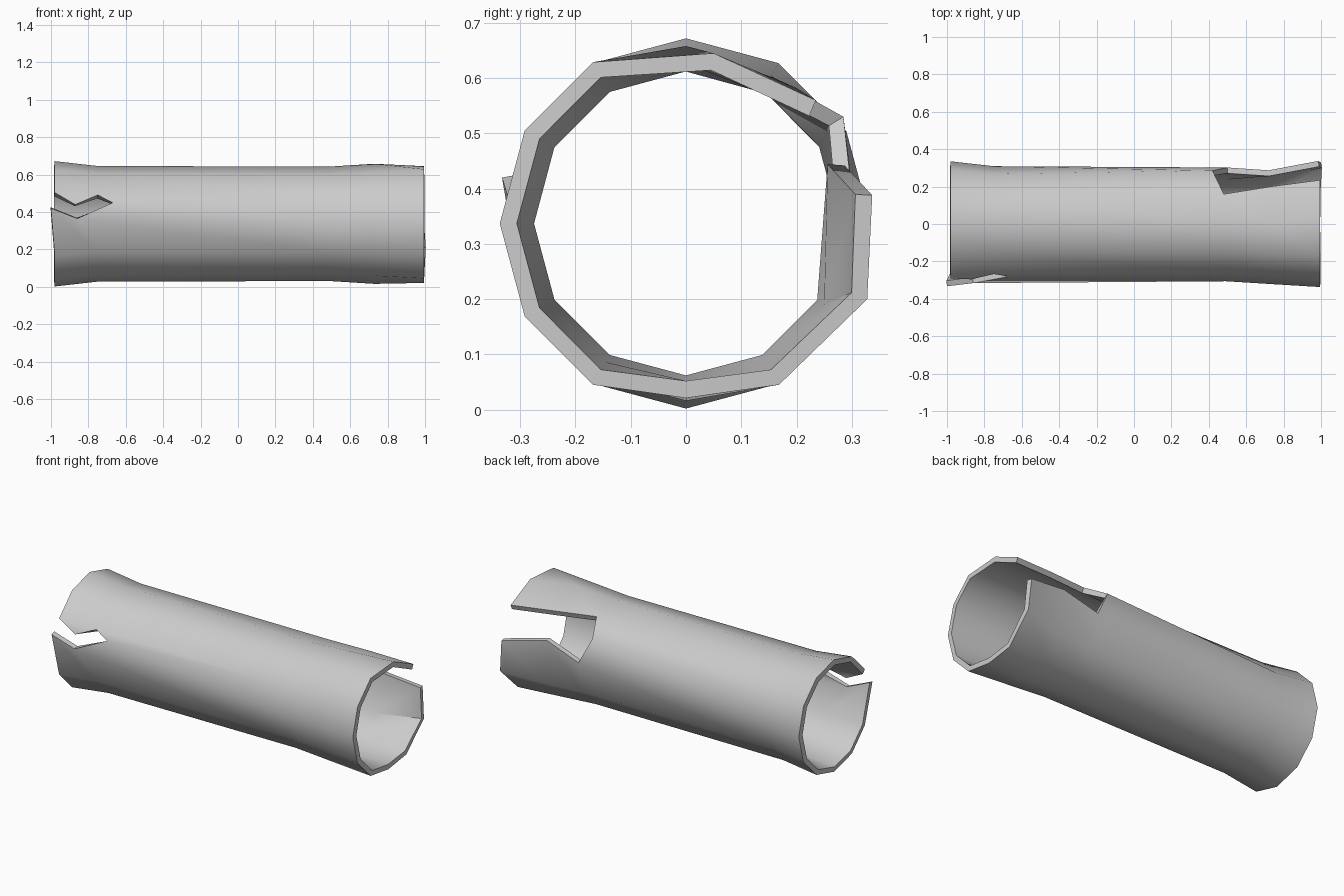
import bpy, bmesh
from math import sin, cos, pi

if "Cube" in bpy.data.objects:
    bpy.data.objects.remove(bpy.data.objects["Cube"])

SIDES = 12
AXIS_Z = 0.337
# Stations along the pipe: (x, outer radius)
STATIONS = [(-0.98, 0.335), (-0.75, 0.309), (0.49, 0.306), (0.73, 0.321), (0.995, 0.337)]

# Torn or bent points of the grid, (station, side): position
BENT = {
    # front slit, lower lip
    (0, 6): (-1.0, -0.333, 0.42), (1, 6): (-0.86, -0.316, 0.365),
    # inner end of the back notch
    (2, 2): (0.48, 0.16, 0.6), (2, 1): (0.42, 0.285, 0.53), (2, 0): (0.5, 0.302, 0.373),
    # upper lip of the notch
    (3, 2): (0.73, 0.2, 0.582), (4, 2): (0.995, 0.235, 0.56), (4, 3): (0.995, 0.05, 0.645),
    # lower lip of the notch
    (3, 0): (0.72, 0.287, 0.442), (4, 0): (0.985, 0.337, 0.388), (4, 11): (1.0, 0.328, 0.2),
    (4, 9): (0.995, 0, 0.021),
}
HOLES = {(2, 0), (2, 1), (3, 0), (3, 1)}   # missing panels of the back notch

bm = bmesh.new()
grid = {}
for i, (x, r) in enumerate(STATIONS):
    for j in range(SIDES):
        t = 2 * pi * j / SIDES
        co = BENT.get((i, j), (x, r * cos(t), AXIS_Z + r * sin(t)))
        grid[i, j] = bm.verts.new(co)

# Extra zigzag points of the front slit
tooth = bm.verts.new((-0.87, -0.296, 0.44))
slit_end = bm.verts.new((-0.67, -0.281, 0.45))

for i in range(len(STATIONS) - 1):
    for j in range(SIDES):
        if (i, j) in HOLES:
            continue
        k = (j + 1) % SIDES
        a, b, c, d = grid[i, j], grid[i, k], grid[i + 1, k], grid[i + 1, j]
        if (i, j) == (0, 5):
            bm.faces.new((a, tooth, d))
        elif (i, j) == (1, 5):
            bm.faces.new((a, slit_end, b, c, d))
        else:
            bm.faces.new((a, b, c, d))

bmesh.ops.delete(bm, geom=[v for v in bm.verts if not v.link_faces], context='VERTS')
mesh = bpy.data.meshes.new("broken_pipe")
bm.to_mesh(mesh)
bm.free()
pipe = bpy.data.objects.new("broken_pipe", mesh)
bpy.context.collection.objects.link(pipe)
bpy.context.view_layer.objects.active = pipe
pipe.select_set(True)

# Wall thickness, inwards
wall = pipe.modifiers.new("wall", 'SOLIDIFY')
wall.thickness = 0.031
wall.offset = -1
bpy.ops.object.modifier_apply(modifier=wall.name)
bpy.ops.object.shade_smooth_by_angle(angle=0.75)
